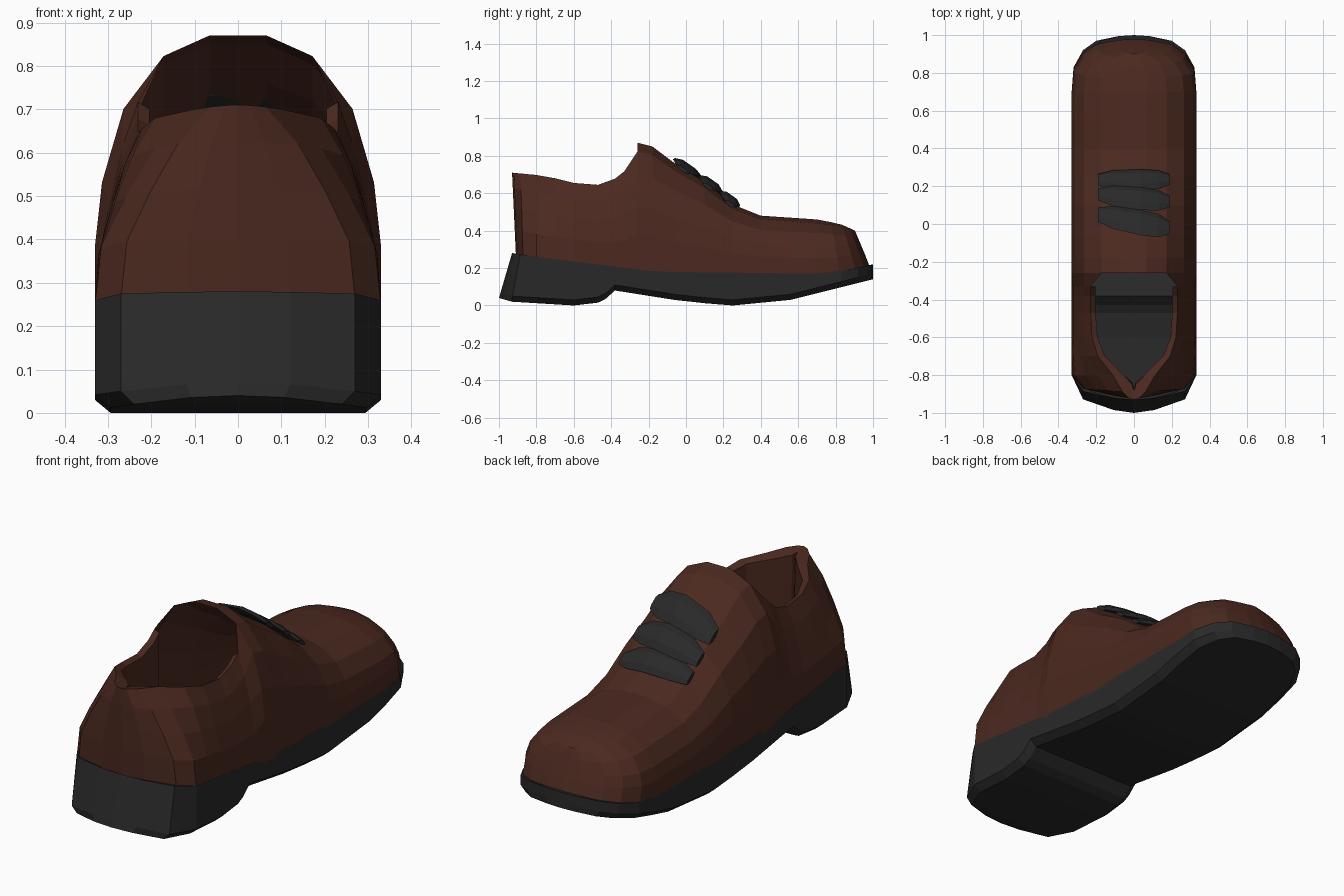
import bpy
import bmesh

if "Cube" in bpy.data.objects:
    bpy.data.objects.remove(bpy.data.objects["Cube"], do_unlink=True)


def make_material(name, color):
    mat = bpy.data.materials.new(name)
    mat.use_nodes = True
    mat.diffuse_color = color
    bsdf = next(n for n in mat.node_tree.nodes if n.type == "BSDF_PRINCIPLED")
    bsdf.inputs["Base Color"].default_value = color
    bsdf.inputs["Roughness"].default_value = 0.8
    return mat


leather = make_material("brown leather", (0.07, 0.022, 0.014, 1))
rubber = make_material("dark grey rubber", (0.022, 0.022, 0.022, 1))


def sample(curve, y):
    """Piecewise linear value of a (position, value) curve."""
    for (y0, v0), (y1, v1) in zip(curve, curve[1:]):
        if y <= y1:
            t = max(0.0, (y - y0) / (y1 - y0))
            return v0 + (v1 - v0) * t
    return curve[-1][1]


def loft(name, rings, mat, mirrored=False, skip=lambda i, j: False):
    """Skin a list of equal-length point rows with quads."""
    bm = bmesh.new()
    rows = [[bm.verts.new(p) for p in ring] for ring in rings]
    for i in range(len(rows) - 1):
        for j in range(len(rows[i]) - 1):
            if not skip(i, j):
                a, b = rows[i], rows[i + 1]
                bm.faces.new((a[j], b[j], b[j + 1], a[j + 1]))
    bmesh.ops.remove_doubles(bm, verts=bm.verts, dist=0.0005)
    loose = [v for v in bm.verts if not v.link_faces]
    bmesh.ops.delete(bm, geom=loose, context="VERTS")
    mesh = bpy.data.meshes.new(name)
    bm.to_mesh(mesh)
    bm.free()
    mesh.materials.append(mat)
    obj = bpy.data.objects.new(name, mesh)
    bpy.context.collection.objects.link(obj)
    if mirrored:
        mod = obj.modifiers.new("mirror", "MIRROR")
        mod.merge_threshold = 0.001
    return obj


# Side and plan curves along the shoe, heel to toe
ground = [(-1, .04), (-.93, .02), (-.6, 0), (-.47, .015), (-.43, .035),
          (-.38, .08), (0, .02), (.25, 0), (.56, .03), (1, .14)]
welt = [(-1, .28), (-.93, .275), (-.8, .26), (-.15, .18), (.7, .17),
        (.87, .19), (1, .22)]
crest = [(-1, .71), (-.76, .695), (-.6, .655), (-.47, .645), (-.36, .685),
         (-.28, .77), (-.26, .87), (-.18, .85), (-.06, .76), (.1, .66),
         (.25, .54), (.4, .48), (.77, .455), (.93, .43), (1, .4)]
width = [(-1, 0), (-.985, .12), (-.93, .27), (-.8, .33), (.7, .33),
         (.83, .32), (.92, .27), (.97, .2), (.995, .08), (1, 0)]
# How strongly the ankle walls lean inwards, up to a pointed back
pinch = [(-.93, 2.55), (-.8, 2.2), (-.7, 1.4), (-.62, 1.1), (-.45, 1)]
stations = [-1, -.985, -.93, -.8, -.7, -.6, -.47, -.43, -.38, -.33, -.26, -.18,
            -.06, .1, .25, .4, .56, .7, .83, .92, .97, .995, 1]
tongue = stations.index(-.26)

# Upper cross-sections as (width share, height share)
closed = [(1, -.03), (1, .28), (.95, .5), (.8, .75), (.52, .93), (.2, 1), (0, 1)]
opened = [(1, -.03), (.98, .28), (.9, .55), (.81, .8), (.7, 1), (.62, .97), (.62, 0)]


def heel_amount(y):
    return max(0, (-.8 - y) / .2)


def lean_sole(x, y, z):
    """Slope the back of the heel."""
    return (x, y + .07 * heel_amount(y) * min(1, max(0, (z - .04) / .24)), z)


def lean_upper(x, y, z, share, inner):
    """Set the upper back from the welt, and slope the toe box."""
    toe = max(0, y - .7)
    rise = max(0, z - sample(welt, y)) / .25
    heel = .07 + .02 * (1 - share) + (.05 if inner else 0)
    return (x, y + heel * heel_amount(y) - .35 * toe * (rise + .2), z)


sole_rings, upper_rings = [], []
for i, y in enumerate(stations):
    w, zb, zs, zt = (sample(c, y) for c in (width, ground, welt, crest))
    sole_rings.append([lean_sole(x, y, z) for x, z in (
        (0, zb), (w * .89, zb), (w, zb + .03), (w, zs), (w * .85, zs))])
    is_open = i < tongue
    squeeze = sample(pinch, y) if is_open else 1
    upper_rings.append([
        lean_upper(w * (1 - (1 - a) * squeeze), y, zs + (zt - zs) * h, h,
                   is_open and k > 4)
        for k, (a, h) in enumerate(opened if is_open else closed)])

loft("sole", sole_rings, rubber, mirrored=True)
# The ankle opening ends where the tongue starts
loft("upper", upper_rings, leather, mirrored=True,
     skip=lambda i, j: i == tongue - 1 and j > 3)

# Laces: thin hexagonal bars draped across the tongue
hexagon = [(1, 0), (.5, 1), (-.5, 1), (-1, 0), (-.5, -1), (.5, -1), (1, 0)]
spans = [(-.19, 0), (-.19, .55), (-.11, .9), (.04, 1), (.13, .9), (.19, .5), (.19, 0)]
laces = [("front_lace", .235, .055, 0), ("middle_lace", .138, .06, .1),
         ("back_lace", .015, .068, .18)]
for name, cy, half, skew in laces:
    rings = []
    for x, s in spans:
        ring = []
        for a, b in hexagon:
            y = cy - skew * x + a * half * s
            z = sample(crest, cy) - .7 * (y - cy) + .024 + b * .014 * s
            ring.append((x, y + b * .01 * s, z - .9 * x * x))
        rings.append(ring)
    loft(name, rings, rubber)
